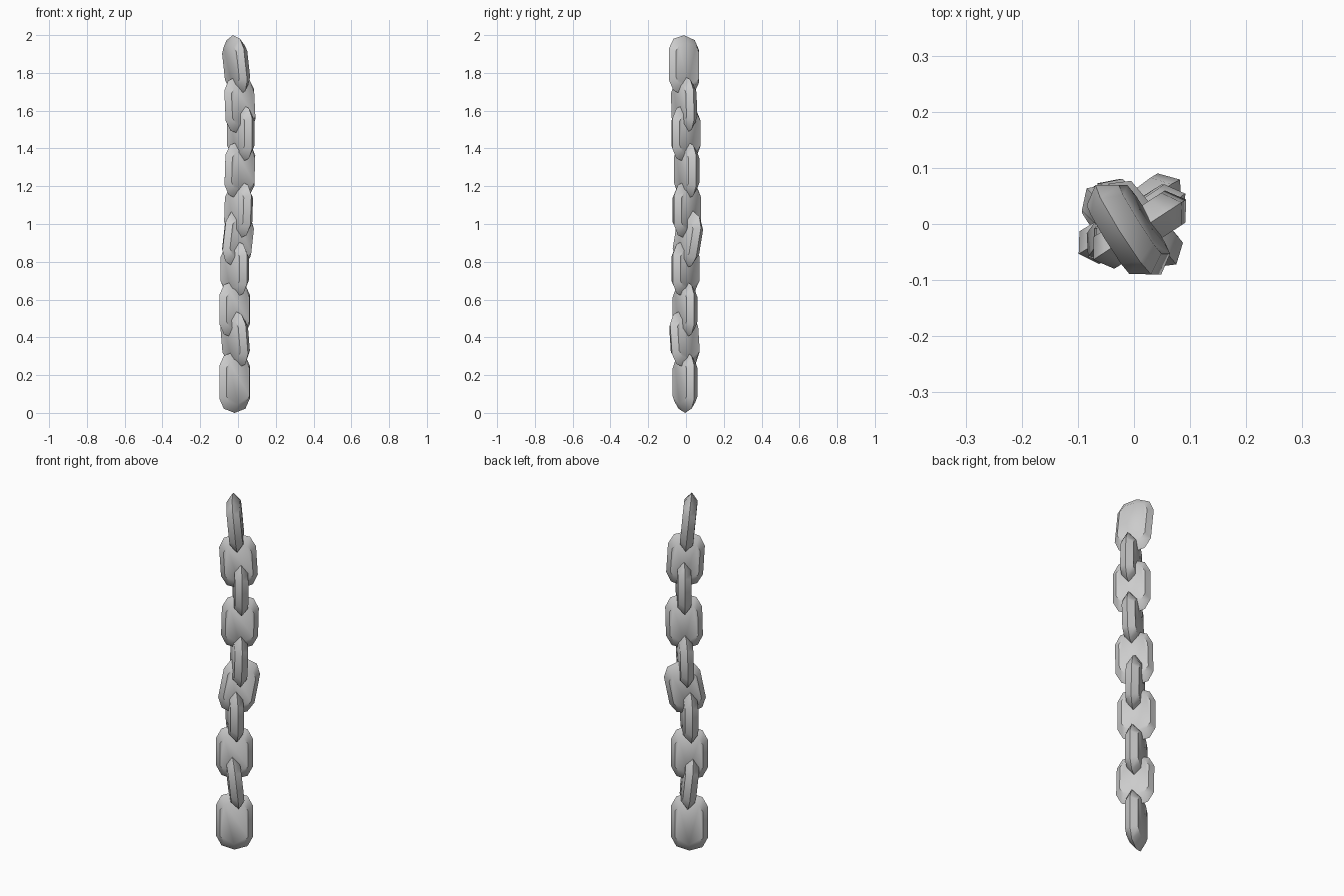
import bpy, bmesh, math
from mathutils import Matrix, Vector

if "Cube" in bpy.data.objects:
    bpy.data.objects.remove(bpy.data.objects["Cube"])

HALF_W, HALF_T = 0.094, 0.034


def outline(half_w, half_l, end):
    # stretched octagonal ring: straight sides with squashed round ends
    pts = []
    for sign, start in ((1, 0), (-1, 180)):
        for i in range(5):
            a = math.radians(start + i * 45)
            pts.append((half_w * math.cos(a),
                        sign * (half_l - end) + end * math.sin(a)))
    return pts


def link(name, x, y, z0, z1, yaw, lean_x=0.0, lean_y=0.0):
    # solid plate link: widest at the middle ring, bevelled to two flat faces
    half_l = (z1 - z0) / 2
    bm = bmesh.new()
    rings = []
    for depth, w, l, end in ((-HALF_T, HALF_W - 0.022, half_l - 0.045, 0.045),
                             (0, HALF_W, half_l, 0.075),
                             (HALF_T, HALF_W - 0.022, half_l - 0.045, 0.045)):
        rings.append([bm.verts.new((px, depth, pz)) for px, pz in outline(w, l, end)])
    for a, b in zip(rings, rings[1:]):
        for i in range(len(a)):
            j = (i + 1) % len(a)
            bm.faces.new((a[i], a[j], b[j], b[i]))
    bm.faces.new(rings[0])
    bm.faces.new(rings[-1])
    bmesh.ops.recalc_face_normals(bm, faces=bm.faces)
    mesh = bpy.data.meshes.new(name)
    bm.to_mesh(mesh)
    bm.free()
    obj = bpy.data.objects.new(name, mesh)
    bpy.context.collection.objects.link(obj)
    # lean is the sideways offset of the top end relative to the bottom end
    axis = Vector((lean_x, lean_y, z1 - z0))
    tilt = Vector((0, 0, 1)).rotation_difference(axis).to_matrix().to_4x4()
    turn = Matrix.Rotation(math.radians(yaw), 4, 'Z')
    obj.matrix_world = Matrix.Translation((x, y, (z0 + z1) / 2)) @ tilt @ turn
    bpy.context.view_layer.objects.active = obj
    obj.select_set(True)


# links from top to bottom: centre x, y, bottom z, top z, yaw, lean
links = [
    (-0.01, -0.01, 1.68, 2.00, -58, -0.035, 0.0),
    (0.01, -0.01, 1.475, 1.785, 33, -0.015, -0.01),
    (0.015, 0.0, 1.325, 1.635, -50, 0.0, 0.0),
    (0.01, 0.003, 1.13, 1.44, 33, 0.01, 0.0),
    (0.003, 0.005, 0.92, 1.23, -46, 0.01, 0.0),
    (0.0, 0.01, 0.765, 1.075, 38, 0.035, 0.05),
    (-0.018, -0.003, 0.61, 0.915, -45, 0.0, 0.0),
    (-0.018, -0.005, 0.395, 0.70, 31, 0.0, 0.0),
    (-0.015, -0.008, 0.235, 0.545, -49, -0.025, -0.02),
    (-0.018, -0.005, 0.0, 0.325, 31, 0.0, 0.0),
]
for n, spec in enumerate(links, 1):
    link(f"chain_link_{n:02d}", *spec)
bpy.ops.object.shade_smooth_by_angle(angle=math.radians(40))
